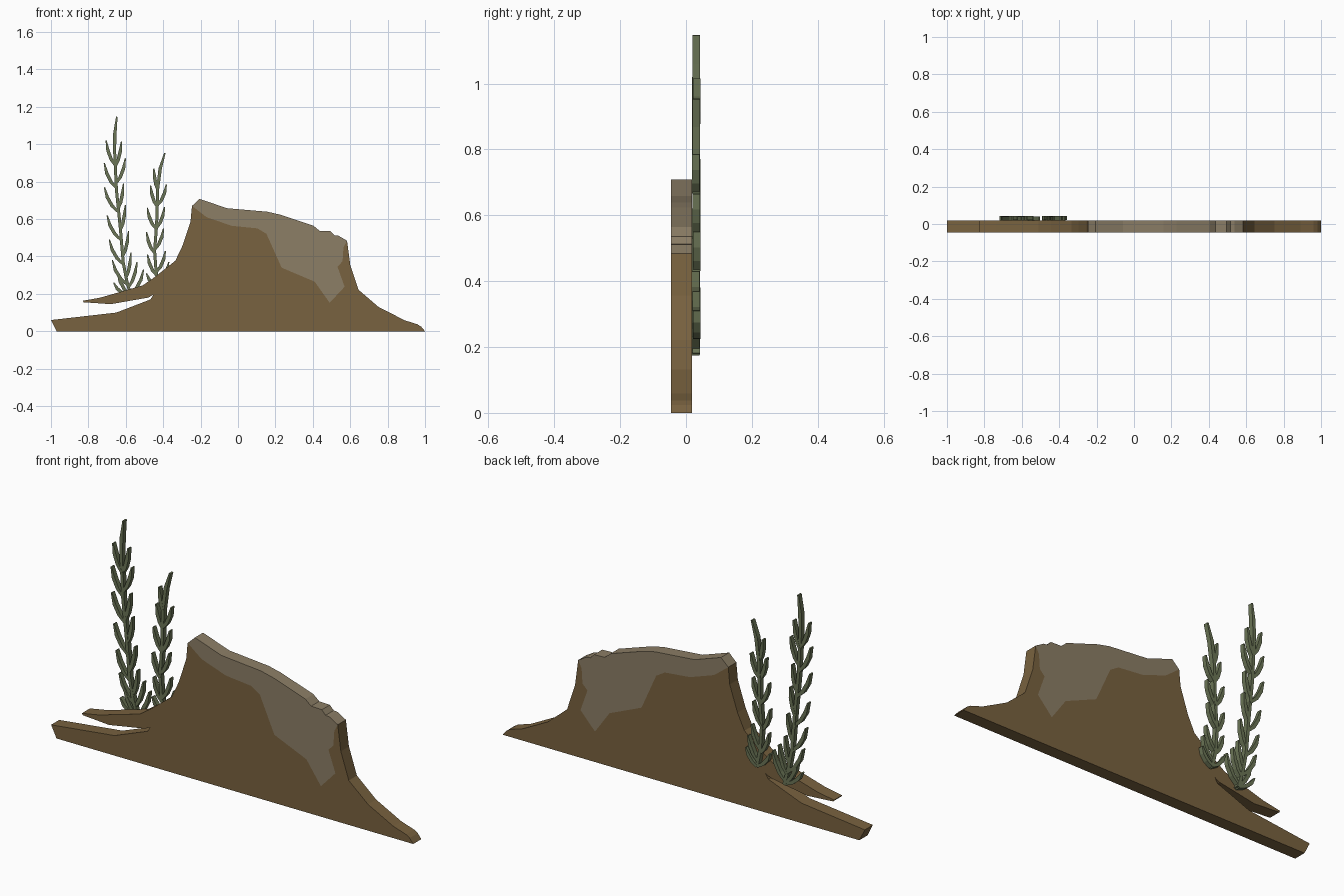
import bpy, bmesh
from mathutils import Vector

if "Cube" in bpy.data.objects:
    bpy.data.objects.remove(bpy.data.objects["Cube"])


def material(name, rgb):
    m = bpy.data.materials.new(name)
    m.diffuse_color = (*rgb, 1)
    m.use_nodes = True
    m.node_tree.nodes["Principled BSDF"].inputs["Base Color"].default_value = m.diffuse_color
    return m


def add_slab(bm, pts, regions, y0, y1):
    """Extrude flat (x, z) regions along y; region index = material slot."""
    front = [bm.verts.new((x, y0, z)) for x, z in pts]
    back = [bm.verts.new((x, y1, z)) for x, z in pts]
    edges = {}
    for m, r in enumerate(regions):
        bm.faces.new([front[i] for i in r]).material_index = m
        bm.faces.new([back[i] for i in reversed(r)]).material_index = m
        for a, b in zip(r, r[1:] + r[:1]):
            edges[(a, b)] = m
    for (a, b), m in edges.items():
        if (b, a) not in edges:          # only outer edges get side walls
            bm.faces.new((front[b], front[a], back[a], back[b])).material_index = m


def finish(bm, name, mats):
    bmesh.ops.recalc_face_normals(bm, faces=bm.faces)
    me = bpy.data.meshes.new(name)
    bm.to_mesh(me)
    bm.free()
    for m in mats:
        me.materials.append(m)
    ob = bpy.data.objects.new(name, me)
    bpy.context.collection.objects.link(ob)


brown = material("rock_brown", (0.19, 0.122, 0.05))
tan = material("rock_tan", (0.262, 0.209, 0.133))
green = material("plant_green", (0.147, 0.178, 0.093))

# Rock: left flank with split ledge, cap rim, right flank, tan patch border
left = [(-.97, 0), (-1, .06), (-.65, .10), (-.468, .17), (-.452, .195), (-.48, .18),
        (-.68, .145), (-.825, .155), (-.83, .163), (-.735, .18), (-.51, .245),
        (-.445, .29), (-.335, .377), (-.297, .457), (-.254, .586)]
rim = [(-.246, .67), (-.206, .708), (-.06, .658), (.158, .639), (.227, .623),
       (.404, .564), (.436, .537), (.495, .535), (.516, .513), (.537, .511), (.583, .484)]
right = [(.60, .356), (.644, .222), (.75, .131), (.89, .059), (.96, .037), (.98, .024), (1, 0)]
border = [(-.168, .61), (-.035, .564), (.104, .55), (.152, .521), (.233, .34), (.41, .265),
          (.49, .152), (.57, .238), (.532, .345), (.559, .374), (.564, .447)]
nl, nr, nf, nb = len(left), len(rim), len(right), len(border)
L = list(range(nl))
R = list(range(nl, nl + nr))
F = list(range(nl + nr, nl + nr + nf))
B = list(range(nl + nr + nf, nl + nr + nf + nb))
bm = bmesh.new()
add_slab(bm, left + rim + right + border,
         [L + [R[0]] + B + [R[-1]] + F, R + B[::-1]], -.046, .018)
finish(bm, "rock", [brown, tan])


def ribbon(bm, path, widths, y0, y1):
    """Tapered flat blade along an (x, z) path."""
    a, b = [], []
    for i, p in enumerate(path):
        t = (path[min(i + 1, len(path) - 1)] - path[max(i - 1, 0)]).normalized()
        n = Vector((-t.y, t.x)) * widths[i]
        a.append(p + n)
        b.append(p - n)
    pts = a + b[::-1]
    add_slab(bm, pts, [list(range(len(pts)))], y0, y1)


def plant(name, stem, tips, length):
    stem = [Vector(p) for p in stem]
    bm = bmesh.new()
    n = len(stem)
    ribbon(bm, stem, [.008] * (n - 2) + [.009, .004], .019, .043)

    def on_stem(z):
        z = max(z, stem[0].y)
        for p, q in zip(stem, stem[1:]):
            if z <= q.y:
                return p.lerp(q, (z - p.y) / (q.y - p.y))
        return stem[-1]

    # Leaves sweep outward from the stem, then curve upward to the tip
    for i, (x, z) in enumerate(tips):
        tip = Vector((x, z))
        base = on_stem(z - length)
        ctrl = Vector((base.x + .8 * (x - base.x), base.y + .35 * (z - base.y)))
        path = [base.lerp(ctrl, t).lerp(ctrl.lerp(tip, t), t) for t in (0, .33, .67, 1)]
        d = .0015 * (i % 3 - 1)
        ribbon(bm, path, [.006, .009, .009, .003], .0195 + d, .0425 + d)
    finish(bm, name, [green])


plant("tall_plant",
      [(-.57, .18), (-.595, .27), (-.614, .37), (-.628, .54), (-.65, .757), (-.66, .97),
       (-.658, 1.06), (-.648, 1.147)],
      [(-.705, 1.02), (-.715, .90), (-.714, .77), (-.70, .62), (-.688, .49), (-.672, .38),
       (-.665, .26), (-.645, .32),
       (-.623, 1.015), (-.602, .925), (-.612, .79), (-.602, .675), (-.585, .535),
       (-.572, .42), (-.54, .37), (-.505, .33)], .135)
plant("short_plant",
      [(-.42, .23), (-.438, .32), (-.446, .43), (-.435, .57), (-.43, .757), (-.416, .87),
       (-.391, .953)],
      [(-.45, .87), (-.468, .78), (-.485, .66), (-.489, .53), (-.484, .41), (-.49, .31),
       (-.383, .785), (-.393, .665), (-.398, .55), (-.388, .43), (-.37, .37), (-.36, .31)],
      .115)
